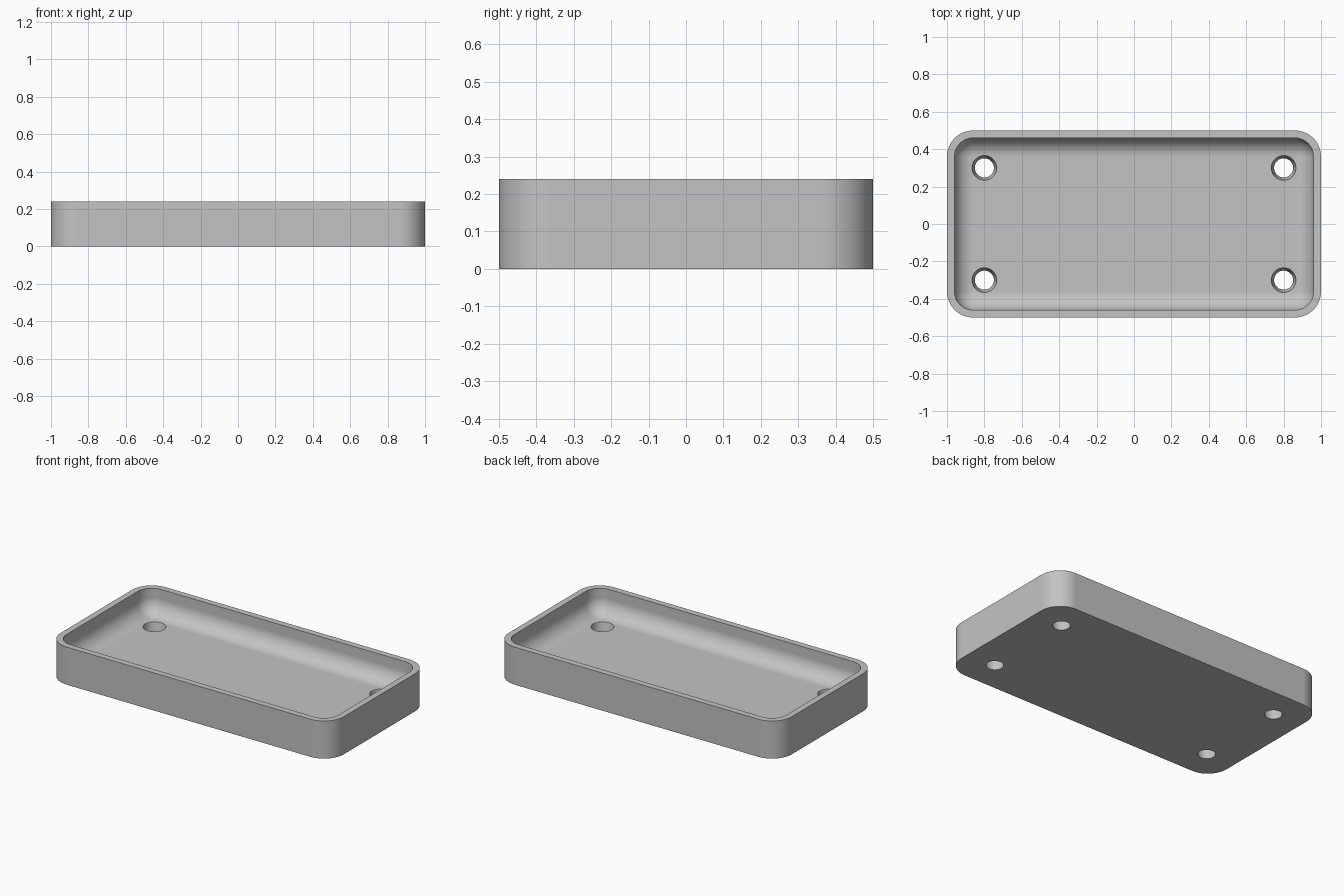
import bpy
import bmesh
from math import sin, cos, pi, radians

if "Cube" in bpy.data.objects:
    bpy.data.objects.remove(bpy.data.objects["Cube"], do_unlink=True)

HALF_X, HALF_Y, HEIGHT = 1.0, 0.5, 0.24
CORNER, WALL, FLOOR, FILLET = 0.14, 0.04, 0.08, 0.10
CORNER_STEPS, FILLET_STEPS = 14, 12

grey = bpy.data.materials.new("plain grey")
grey.use_nodes = True
colour = (0.55, 0.55, 0.55, 1)
grey.diffuse_color = colour
grey.node_tree.nodes["Principled BSDF"].inputs["Base Color"].default_value = colour


def rounded_ring(bm, inset, z):
    """Rounded rectangle loop, moved inwards by inset."""
    radius = max(CORNER - inset, 0)
    cx, cy = HALF_X - CORNER, HALF_Y - CORNER
    verts = []
    for quarter, (sx, sy) in enumerate(((1, 1), (-1, 1), (-1, -1), (1, -1))):
        for i in range(CORNER_STEPS + 1):
            a = (quarter + i / CORNER_STEPS) * pi / 2
            verts.append(bm.verts.new((sx * cx + radius * cos(a),
                                       sy * cy + radius * sin(a), z)))
    return verts


def make_object(name, bm):
    bmesh.ops.recalc_face_normals(bm, faces=bm.faces)
    mesh = bpy.data.meshes.new(name)
    bm.to_mesh(mesh)
    bm.free()
    mesh.materials.append(grey)
    ob = bpy.data.objects.new(name, mesh)
    bpy.context.collection.objects.link(ob)
    return ob


# Tray: outer wall, rim, inner wall, then the fillet down to the floor
levels = [(0, 0), (0, HEIGHT), (WALL, HEIGHT)]
for i in range(FILLET_STEPS + 1):
    t = i / FILLET_STEPS * pi / 2
    levels.append((WALL + FILLET * (1 - cos(t)), FLOOR + FILLET * (1 - sin(t))))

bm = bmesh.new()
rings = [rounded_ring(bm, inset, z) for inset, z in levels]
for low, high in zip(rings, rings[1:]):
    for i in range(len(low)):
        j = (i + 1) % len(low)
        bm.faces.new((low[i], low[j], high[j], high[i]))
bm.faces.new(rings[0])
bm.faces.new(rings[-1])
bmesh.ops.remove_doubles(bm, verts=bm.verts, dist=1e-5)
tray = make_object("tray", bm)

# Tapered screw holes, wider at the floor than underneath
HOLE_BOTTOM, HOLE_TOP, EXTRA = 0.051, 0.066, 0.04
slope = (HOLE_TOP - HOLE_BOTTOM) / FLOOR
bm = bmesh.new()
for x in (-0.8, 0.8):
    for y in (-0.3, 0.3):
        made = bmesh.ops.create_cone(
            bm, cap_ends=True, segments=40, depth=FLOOR + 2 * EXTRA,
            radius1=HOLE_BOTTOM - slope * EXTRA, radius2=HOLE_TOP + slope * EXTRA)
        bmesh.ops.translate(bm, verts=made["verts"], vec=(x, y, FLOOR / 2))
cutter = make_object("hole_cutter", bm)
cutter.hide_render = True

bpy.ops.object.select_all(action='DESELECT')
bpy.context.view_layer.objects.active = tray
tray.select_set(True)
cut = tray.modifiers.new("holes", 'BOOLEAN')
cut.operation = 'DIFFERENCE'
cut.solver = 'EXACT'
cut.object = cutter
bpy.ops.object.modifier_apply(modifier=cut.name)
bpy.data.objects.remove(cutter, do_unlink=True)

# Smooth curves, crisp rim and hole edges
bpy.ops.object.shade_smooth_by_angle(angle=radians(30))
weighted = tray.modifiers.new("weighted normals", 'WEIGHTED_NORMAL')
weighted.keep_sharp = True
